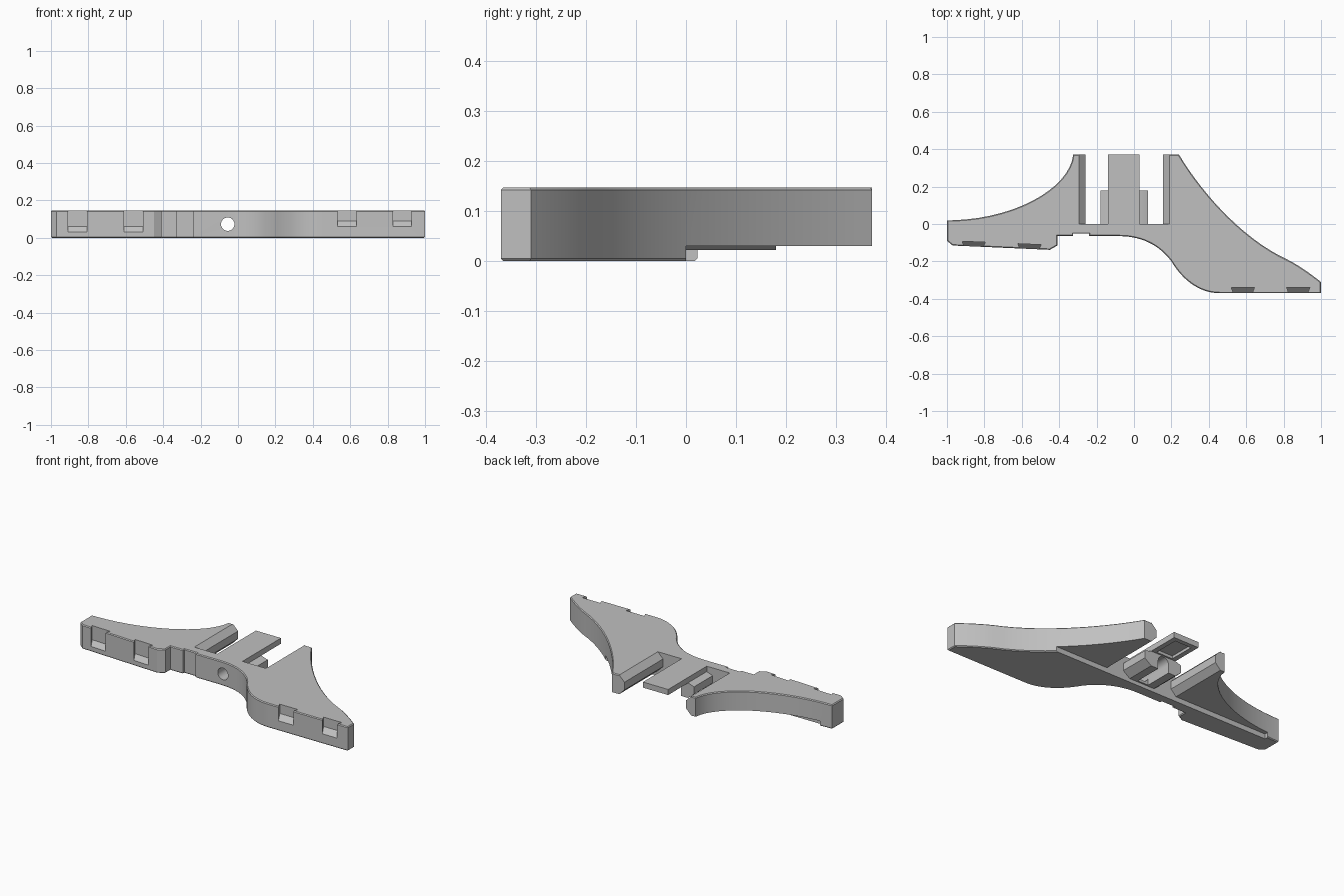
import bpy
import bmesh
from math import atan2
from mathutils import Matrix, Vector
from mathutils.geometry import interpolate_bezier

old = bpy.data.objects.get("Cube")
if old:
    bpy.data.objects.remove(old, do_unlink=True)

TOP = 0.147
STEP = 0.03

grey = bpy.data.materials.new("light grey")
grey.use_nodes = True
grey.diffuse_color = (0.53, 0.53, 0.53, 1)
grey.node_tree.nodes["Principled BSDF"].inputs["Base Color"].default_value = (0.53, 0.53, 0.53, 1)


def prism(name, points, axis, lo, hi, edge=0):
    """Extrude a 2D outline along an axis; edge chamfers the outer rims."""
    place = {
        "x": lambda p, h: (h, p[0], p[1]),
        "y": lambda p, h: (p[0], h, p[1]),
        "z": lambda p, h: (p[0], p[1], h),
    }[axis]
    bm = bmesh.new()
    base = bm.faces.new([bm.verts.new(place(p, lo)) for p in points])
    ext = bmesh.ops.extrude_face_region(bm, geom=[base], use_keep_orig=True)
    shift = Vector(place((0, 0), hi - lo))
    for v in ext["geom"]:
        if isinstance(v, bmesh.types.BMVert):
            v.co += shift
    bmesh.ops.recalc_face_normals(bm, faces=bm.faces)
    if edge:
        rims = []
        for e in bm.edges:
            a, b = e.verts[0].co, e.verts[1].co
            mid = (a + b) / 2
            inner = -0.3 < mid.x < 0.2 and mid.y > -0.01
            if abs(a.z - b.z) < 1e-5 and not inner:
                rims.append(e)
        bmesh.ops.bevel(bm, geom=rims, offset=edge, segments=1, affect="EDGES")
    mesh = bpy.data.meshes.new(name)
    bm.to_mesh(mesh)
    bm.free()
    mesh.materials.append(grey)
    obj = bpy.data.objects.new(name, mesh)
    bpy.context.collection.objects.link(obj)
    return obj


def box(name, x0, x1, y0, y1, z0, z1):
    return prism(name, [(x0, y0), (x1, y0), (x1, y1), (x0, y1)], "z", z0, z1)


def cylinder(name, x, z, radius, y0, y1):
    ring = [Matrix.Rotation(i * 6.28319 / 32, 2) @ Vector((radius, 0)) for i in range(32)]
    return prism(name, [(x + p.x, z + p.y) for p in ring], "y", y0, y1)


def cut(target, cutter):
    cutter.hide_render = True
    mod = target.modifiers.new("cut", "BOOLEAN")
    mod.operation = "DIFFERENCE"
    mod.solver = "EXACT"
    mod.object = cutter
    bpy.context.view_layer.objects.active = target
    bpy.ops.object.modifier_apply(modifier=mod.name)
    bpy.data.objects.remove(cutter, do_unlink=True)


def curve(a, b, c, d, n=16):
    pts = [Vector((*p, 0)) for p in (a, b, c, d)]
    return [(p.x, p.y) for p in interpolate_bezier(*pts, n)]


# Main body: two wings joined by a narrow bridge
outline = [(-1, 0.02), (-1, -0.09), (-0.97, -0.115), (-0.45, -0.138), (-0.41, -0.115),
           (-0.41, -0.065), (-0.325, -0.065), (-0.325, -0.052), (-0.24, -0.052), (-0.24, -0.065)]
outline += curve((-0.08, -0.065), (0.05, -0.065), (0.14, -0.12), (0.2, -0.2))
outline += curve((0.2, -0.2), (0.26, -0.3), (0.35, -0.37), (0.46, -0.37))[1:]
outline += [(1, -0.37)]
outline += curve((1, -0.31), (0.95, -0.27), (0.88, -0.22), (0.82, -0.19), 8)
outline += curve((0.82, -0.19), (0.58, -0.08), (0.36, 0.17), (0.24, 0.372))[1:]
outline += [(0.19, 0.372), (0.19, 0), (-0.295, 0), (-0.295, 0.372)]
outline += curve((-0.325, 0.372), (-0.34, 0.2), (-0.62, 0.03), (-0.97, 0.02))
body = prism("winged_body", outline, "z", 0, TOP, 0.005)

# Raised underside behind the bridge, and the screw hole
cut(body, box("step_cutter", -0.92, 1.1, 0, 0.5, -0.1, STEP))
cut(body, cylinder("hole_cutter", -0.055, 0.073, 0.036, -0.2, 0.1))


# Undercut pockets along the front edges
def pocket(x, y, floor, depth, turn):
    side = [(-0.01, floor - 0.01), (depth, floor + 0.03), (depth, 0.2), (-0.01, 0.2)]
    cutter = prism("pocket_cutter", side, "x", -0.062, 0.062)
    for v in cutter.data.vertices:
        if v.co.y < 0:
            v.co.x *= 0.75
    cutter.data.transform(Matrix.Translation((x, y, 0)) @ Matrix.Rotation(turn, 4, "Z"))
    cut(body, cutter)


lean = atan2(-0.023, 0.52)
for x in (0.582, 0.878):
    pocket(x, -0.37, 0.06, 0.03, 0)
for x in (-0.858, -0.56):
    pocket(x, -0.115 - (x + 0.97) * 0.044, 0.03, 0.025, lean)


# Dovetail rails on the inner wing walls
def rail(name, wall, tip):
    profile = [(wall, TOP), (tip, 0.112), (tip, 0.065), (wall, STEP)]
    return prism(name, profile, "y", 0, 0.372)


parts = [body, rail("right_rail", -0.295, -0.26), rail("left_rail", 0.19, 0.155)]

# Thin central tongue with a shallow recess underneath
tongue = box("tongue", -0.14, 0.03, -0.001, 0.372, 0.113, TOP)
cut(tongue, box("recess_cutter", -0.11, 0, 0.19, 0.345, 0.1, 0.13))
parts.append(tongue)

# Clamp block below the tongue, with a round-topped slot
block_side = [(-0.14, 0.022), (0.03, 0.022), (0.075, 0.055), (0.075, 0.1),
              (0.03, 0.114), (-0.14, 0.114), (-0.18, 0.1), (-0.18, 0.055)]
block = prism("clamp_block", block_side, "y", -0.001, 0.18)
cut(block, cylinder("slot_round_cutter", -0.055, 0.073, 0.036, -0.1, 0.3))
cut(block, box("slot_cutter", -0.091, -0.019, 0.01, 0.3, 0, 0.073))
parts.append(block)

bpy.ops.object.select_all(action="DESELECT")
for obj in parts:
    obj.select_set(True)
bpy.context.view_layer.objects.active = body
bpy.ops.object.shade_smooth_by_angle(angle=0.4)
